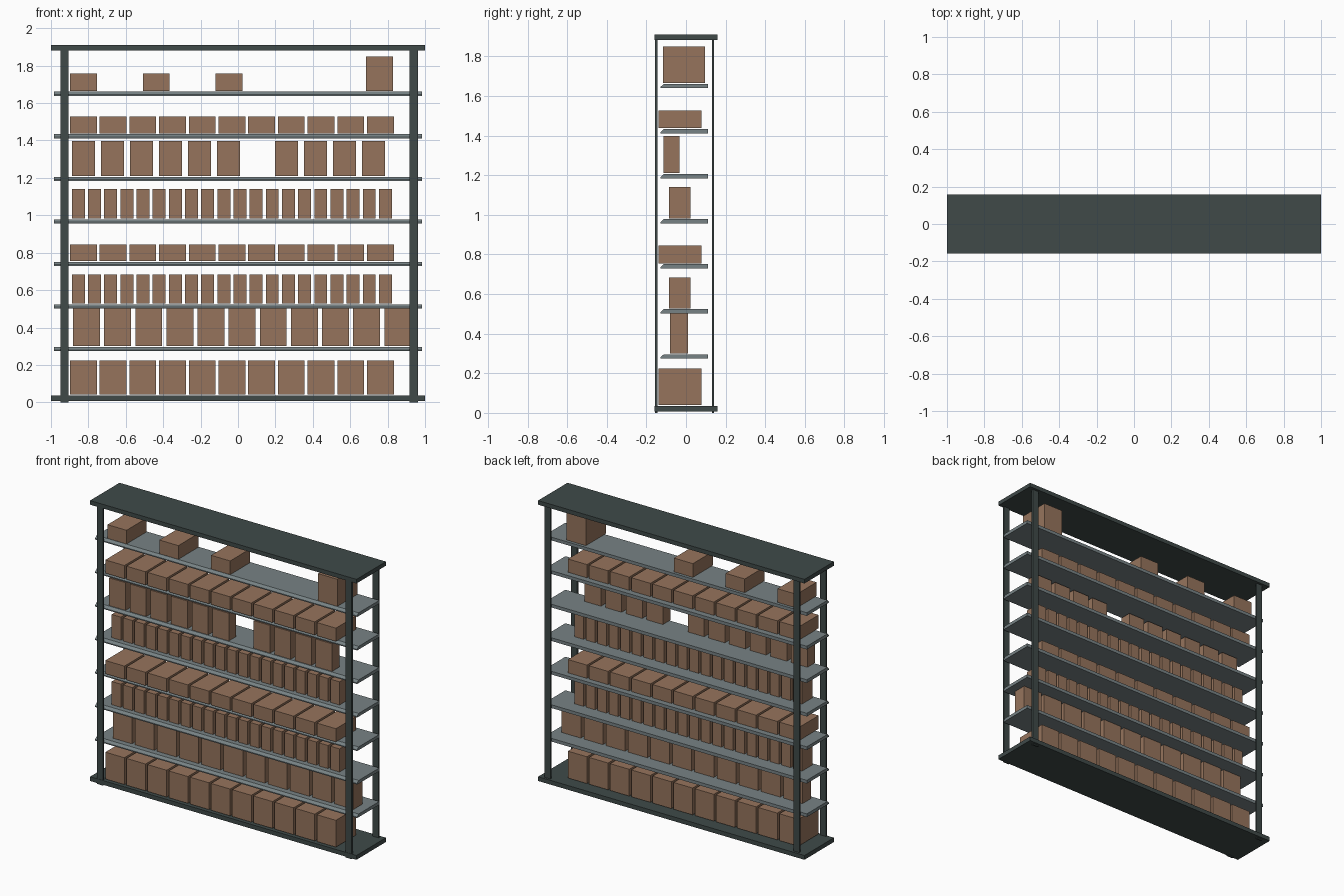
import bpy, bmesh

if "Cube" in bpy.data.objects:
    bpy.data.objects.remove(bpy.data.objects["Cube"])


def material(name, rgb):
    m = bpy.data.materials.new(name)
    m.diffuse_color = (*rgb, 1)
    m.use_nodes = True
    m.node_tree.nodes["Principled BSDF"].inputs["Base Color"].default_value = m.diffuse_color
    return m


DARK = material("dark green grey frame", (0.050, 0.068, 0.066))
STEEL = material("grey steel shelf", (0.185, 0.225, 0.235))
CARD = material("brown cardboard", (0.305, 0.175, 0.108))


def prism(name, profile, x0, x1, mat):
    """Extrude a (y, z) profile from x0 to x1."""
    bm = bmesh.new()
    face = bm.faces.new([bm.verts.new((x0, y, z)) for y, z in profile])
    ext = bmesh.ops.extrude_face_region(bm, geom=[face])["geom"]
    bmesh.ops.translate(bm, vec=(x1 - x0, 0, 0),
                        verts=[v for v in ext if isinstance(v, bmesh.types.BMVert)])
    bmesh.ops.recalc_face_normals(bm, faces=bm.faces)
    mesh = bpy.data.meshes.new(name)
    bm.to_mesh(mesh)
    bm.free()
    mesh.materials.append(mat)
    obj = bpy.data.objects.new(name, mesh)
    bpy.context.collection.objects.link(obj)
    return obj


def block(name, x, y, z, mat):
    return prism(name, [(y[0], z[0]), (y[1], z[0]), (y[1], z[1]), (y[0], z[1])],
                 x[0], x[1], mat)


# Frame: top and base slabs with four flat uprights
block("top_slab", (-1, 1), (-0.158, 0.158), (1.882, 1.910), DARK)
block("base_slab", (-1, 1), (-0.158, 0.158), (0.007, 0.036), DARK)
for side, x in (("left", (-0.950, -0.905)), ("right", (0.918, 0.963))):
    for end, y in (("front", (-0.156, -0.144)), ("back", (0.130, 0.142))):
        block(f"{end}_{side}_post", x, y, (0, 1.89), DARK)


def shelf_top(i):
    return 0.296 + 0.2275 * (i - 1)


# Seven shelves with a chamfered front lip
for i in range(1, 8):
    t = shelf_top(i)
    prism(f"shelf_{i}", [(-0.128, t - 0.022), (0.11, t - 0.022), (0.11, t),
                         (-0.112, t), (-0.128, t - 0.015)], -0.984, 0.984, STEEL)


def boxes(level, start, pitch, slots, width, y, height):
    """Row of cartons standing on a level (0 is the base slab)."""
    z = shelf_top(level) + 0.004 if level else 0.041
    for n in slots:
        x = start + pitch * n
        block(f"box_{level}_{n}", (x, x + width), y, (z, z + height), CARD)


WIDE_Y, SLIM_Y, TOP_Y = (-0.14, 0.077), (-0.086, 0.023), (-0.117, 0.097)

# Rows of cartons
boxes(0, -0.898, 0.1588, range(11), 0.143, WIDE_Y, 0.182)
boxes(1, -0.882, 0.1664, range(11), 0.144, (-0.082, 0.011), 0.203)
for lv in (2, 4):
    boxes(lv, -0.888, 0.0864, range(20), 0.069, SLIM_Y, 0.157)
for lv in (3, 6):
    boxes(lv, -0.898, 0.1588, range(11), 0.143, WIDE_Y, 0.09)
boxes(5, -0.888, 0.155, [n for n in range(10 + 1) if n != 6], 0.123, (-0.113, -0.034), 0.188)
boxes(7, -0.898, 0.389, range(3), 0.143, TOP_Y, 0.093)
block("tall_box", (0.684, 0.828), TOP_Y, (shelf_top(7) + 0.004, 1.849), CARD)
